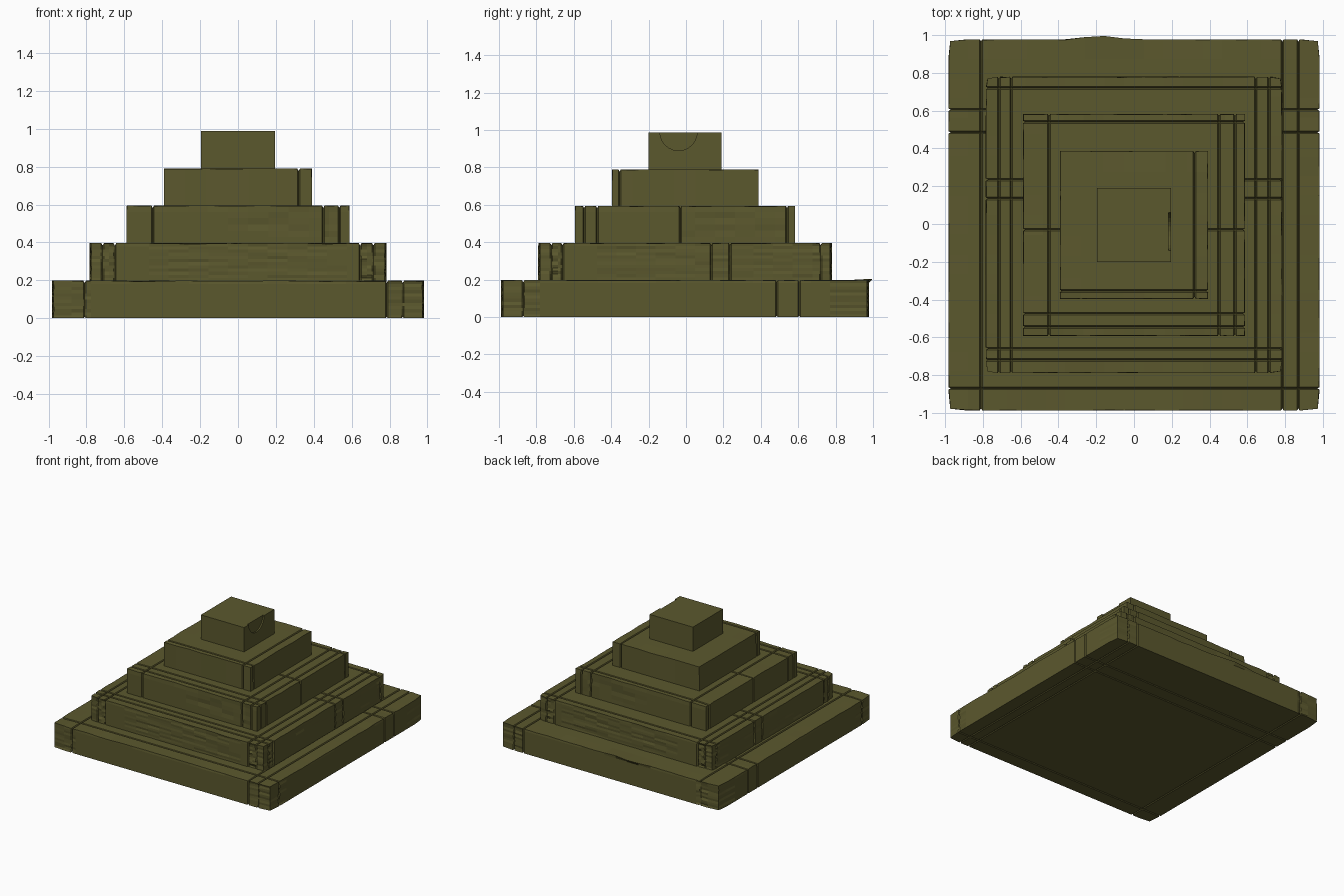
import bpy, bmesh, random
from mathutils import Vector

if "Cube" in bpy.data.objects:
    bpy.data.objects.remove(bpy.data.objects["Cube"])

random.seed(4)
stone = bpy.data.materials.new("olive_stone")
stone.diffuse_color = (0.105, 0.098, 0.027, 1)
stone.use_nodes = True
stone.node_tree.nodes["Principled BSDF"].inputs["Base Color"].default_value = stone.diffuse_color
CY = -0.005          # slight offset of the stack in y
W, D = 0.007, 0.012  # groove half width and depth


def make_tier(name, half, z0, z1, gx=(), gy=(), corner=None, patch=None, worn=True):
    """Square slab with worn edges, V grooves at gx / gy and layered streaks on its sides."""
    bm = bmesh.new()
    bmesh.ops.create_cube(bm, size=2)
    for v in bm.verts:
        v.co = Vector((v.co.x * half, v.co.y * half, z0 if v.co.z < 0 else z1))

    def cut(axis, value):
        no = Vector((0, 0, 0))
        no[axis] = 1
        bmesh.ops.bisect_plane(bm, geom=bm.verts[:] + bm.edges[:] + bm.faces[:],
                               dist=1e-5, plane_co=no * value, plane_no=no)

    # three cuts per groove, plus a loose grid used for wear
    for axis, grooves in ((0, gx), (1, gy)):
        for g in grooves:
            for off in (-W, 0, W):
                cut(axis, g + off)
        n = int(half / 0.05) if worn else 0
        for i in range(1, n):
            p = -half + 2 * half * i / n
            if all(abs(p - g) > 0.025 for g in grooves):
                cut(axis, p)
    layers = 12 if corner else 6 if patch else 0
    for i in range(1, layers):
        cut(2, z1 - 0.2 * i / layers)

    def near(a, b):
        return abs(a - b) < 1e-4

    for v in bm.verts:
        x, y, z = v.co
        on_x, on_y = near(abs(x), half), near(abs(y), half)
        top, bottom = near(z, z1), near(z, z0)
        in_x = any(near(x, g) for g in gx)
        in_y = any(near(y, g) for g in gy)
        dx = D if in_y else 0
        dy = D if in_x else 0
        dz = D if in_x or in_y else 0
        # layered streaks near the corners and in patches
        if layers and not top and not bottom:
            for on, along in ((on_x, y), (on_y, x)):
                deep = 0
                if corner and abs(along) > corner:
                    deep = random.uniform(0, 0.012)
                elif patch and patch[0] < along < patch[1] and random.random() < 0.5:
                    deep = random.uniform(0, 0.006)
                if on and along == y:
                    dx = max(dx, deep)
                elif on:
                    dy = max(dy, deep)
        # worn arrises
        if worn and top and (on_x or on_y):
            dz = max(dz, random.uniform(-0.002, 0.004))
            dx = max(dx, random.uniform(0, 0.004))
            dy = max(dy, random.uniform(0, 0.004))
        if on_x and on_y and corner:
            dx, dy = max(dx, 0.01), max(dy, 0.01)
        if on_x:
            v.co.x -= dx if x > 0 else -dx
        if on_y:
            v.co.y -= dy if y > 0 else -dy
        if top:
            v.co.z -= dz
        elif bottom:
            v.co.z += dz * 0.5
        # raised lip on the back edge of the base
        if half > 0.9 and top and y > half - 0.01 and -0.32 < x < 0.0:
            v.co += Vector((0, 0.02 * (1 - abs(x + 0.18) / 0.2), 0.006))
    bmesh.ops.recalc_face_normals(bm, faces=bm.faces)
    mesh = bpy.data.meshes.new(name)
    bm.to_mesh(mesh)
    bm.free()
    mesh.materials.append(stone)
    ob = bpy.data.objects.new(name, mesh)
    ob.location.y = CY
    bpy.context.collection.objects.link(ob)
    return ob


# five stacked steps, each sunk slightly into the one below
make_tier("base_step", 0.983, 0.0, 0.198, gx=(-0.81, 0.785, 0.87),
          gy=(-0.865, 0.49, 0.61), corner=0.8)
make_tier("second_step", 0.785, 0.18, 0.396, gx=(-0.715, -0.65, 0.645, 0.715),
          gy=(-0.715, -0.655, 0.14, 0.24, 0.725), corner=0.65, patch=(-0.4, 0.5))
make_tier("third_step", 0.588, 0.38, 0.595, gx=(-0.45, 0.45, 0.535),
          gy=(-0.54, -0.47, -0.025, 0.545), patch=(0.05, 0.5))
make_tier("fourth_step", 0.392, 0.575, 0.79, gx=(0.32,), gy=(-0.35,))
cap = make_tier("top_block", 0.195, 0.77, 0.988, worn=False)

# shallow chipped scoop on the right face of the top block
bpy.ops.mesh.primitive_cylinder_add(vertices=24, radius=0.1, depth=0.2,
                                    location=(0.283, -0.04, 0.99), rotation=(0, 1.5708, 0))
chip = bpy.context.object
chip.name = "chip_cutter"
chip.hide_render = True
cut = cap.modifiers.new("chip", "BOOLEAN")
cut.operation, cut.object, cut.solver = "DIFFERENCE", chip, "EXACT"
bpy.context.view_layer.objects.active = cap
bpy.ops.object.modifier_apply(modifier=cut.name)
bpy.data.objects.remove(chip)
